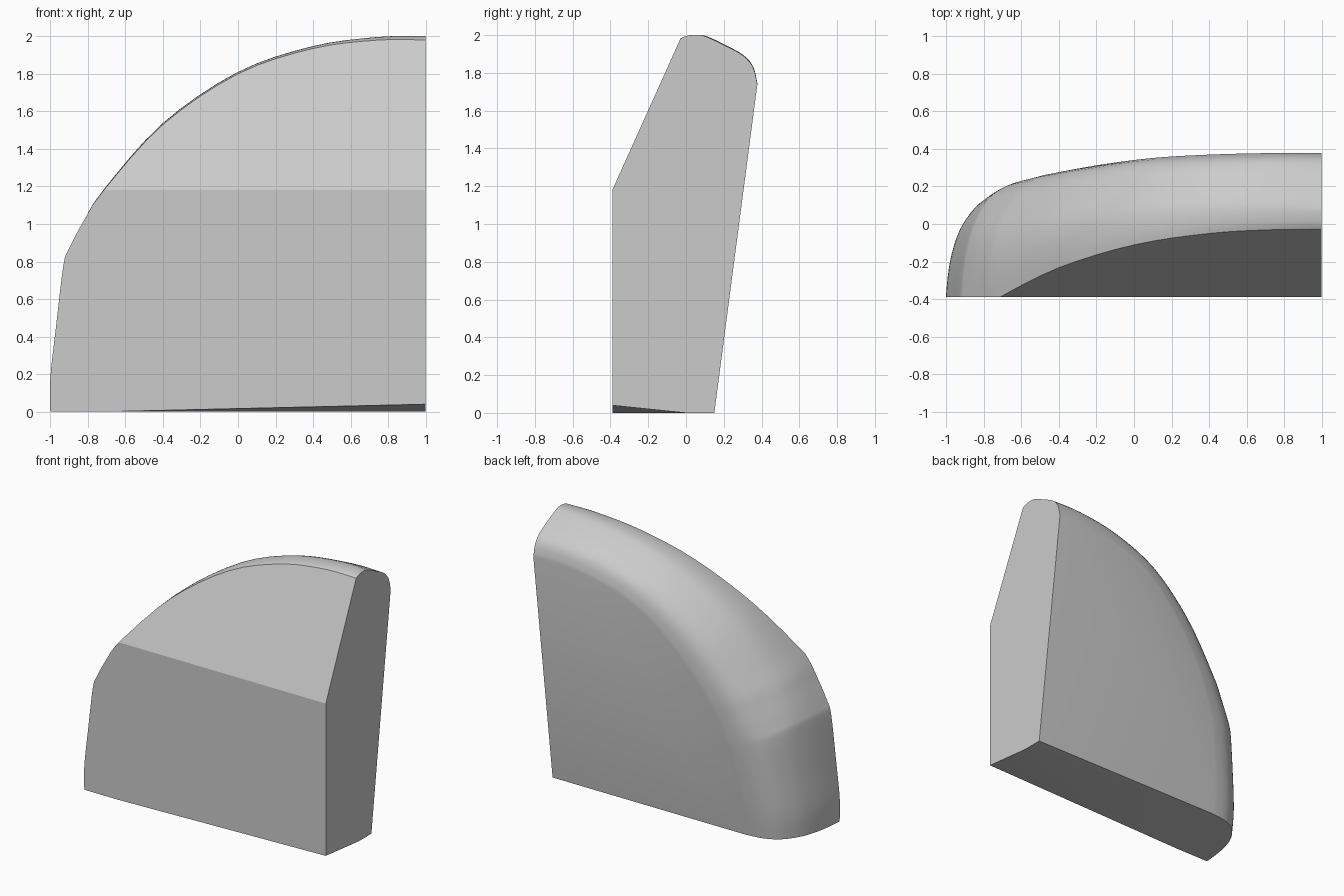
import bpy, bmesh, math
from mathutils import Vector

cube = bpy.data.objects.get("Cube")
if cube:
    bpy.data.objects.remove(cube, do_unlink=True)

FRONT, CREASE = -0.39, 1.18


def front_y(z):
    """Upright lower front, leaning back above the crease."""
    return FRONT + max(0.0, z - CREASE) * 0.45


def back_y(z):
    """Back face leaning outward towards the top."""
    return 0.15 + 0.131 * z


# Paired outlines: outer x, z and back face x, z, from the top to the bottom
outline = [Vector(p) for p in (
    (1, 1.98, 1, 1.74), (0.75, 1.98, 0.75, 1.74), (0.4, 1.935, 0.45, 1.69),
    (0, 1.8, 0.13, 1.56), (-0.4, 1.53, -0.14, 1.31),
    (-0.715, CREASE, -0.36, 1.02), (-0.82, 1.02, -0.44, 0.86),
    (-0.9, 0.87, -0.5, 0.72), (-0.93, 0.78, -0.53, 0.62),
    (-0.97, 0.45, -0.575, 0.38), (-1, 0.18, -0.6, 0.17), (-1, 0, -0.6, 0))]

# Rim sections: share of depth, share of the way from outer to back outline
top_rim = [Vector(p) for p in (
    (0, 0), (0.07, -0.06), (0.2, -0.09), (0.32, -0.06),
    (0.56, 0.13), (0.8, 0.35), (0.94, 0.61), (1, 1))]
side_rim = [Vector(p) for p in (
    (0, 0), (0.2, 0.025), (0.41, 0.075), (0.63, 0.175),
    (0.8, 0.325), (0.9, 0.475), (0.97, 0.7), (1, 1))]


def smooth(points, steps):
    """Curve through all the points."""
    out = []
    last = len(points) - 1
    for i in range(last):
        a, b = points[max(i - 1, 0)], points[i]
        c, d = points[i + 1], points[min(i + 2, last)]
        for s in range(steps):
            t = s / steps
            out.append(b + (c - a) * (t / 2)
                       + (a * 2 - b * 5 + c * 4 - d) * (t * t / 2)
                       + (b * 3 - a - c * 3 + d) * (t ** 3 / 2))
    return out + [points[last]]


STEPS = 4
rows = smooth(outline, STEPS)
top_rim, side_rim = smooth(top_rim, 3), smooth(side_rim, 3)

# Rounded rim lofted from the top to the side
bm = bmesh.new()
rings = []
for i, row in enumerate(rows):
    outer, back = Vector(row[:2]), Vector(row[2:])
    y0, y1 = front_y(outer.y), back_y(back.y)
    w = min(1.0, i / (8 * STEPS))
    ring = []
    for a, b in zip(top_rim, side_rim):
        u, v = a.lerp(b, w)
        p = outer.lerp(back, v)
        ring.append(bm.verts.new((p.x, y0 + (y1 - y0) * u, p.y)))
    rings.append(ring)
for r, q in zip(rings, rings[1:]):
    for k in range(len(r) - 1):
        bm.faces.new((r[k], r[k + 1], q[k + 1], q[k]))

# Flat faces closing the body
fold = 5 * STEPS
base_front = bm.verts.new((1, FRONT, 0))
crease_end = bm.verts.new((1, FRONT, CREASE))
base_back = bm.verts.new((1, back_y(0), 0))
fronts = [r[0] for r in rings]
for loop in (fronts[:fold + 1] + [crease_end],
             fronts[fold:] + [base_front, crease_end],
             [r[-1] for r in rings] + [base_back],
             rings[0] + [base_back, base_front, crease_end],
             rings[-1] + [base_back, base_front]):
    bm.faces.new(loop)
bmesh.ops.recalc_face_normals(bm, faces=bm.faces)

# Shallow chamfer under the front inner corner
a, b, c = Vector((1, FRONT, 0.04)), Vector((-0.72, FRONT, 0)), Vector((1, 0, 0))
normal = (b - a).cross(c - a).normalized()
if normal.z > 0:
    normal = -normal
cut = bmesh.ops.bisect_plane(
    bm, geom=bm.verts[:] + bm.edges[:] + bm.faces[:], dist=0.0001,
    plane_co=a, plane_no=normal, clear_outer=True)
bmesh.ops.holes_fill(bm, edges=[e for e in bm.edges if e.is_boundary], sides=0)
bmesh.ops.recalc_face_normals(bm, faces=bm.faces)

mesh = bpy.data.meshes.new("rounded_wedge")
bm.to_mesh(mesh)
bm.free()
body = bpy.data.objects.new("rounded_wedge", mesh)
bpy.context.collection.objects.link(body)

# Plain grey finish
grey = bpy.data.materials.new("light grey")
grey.use_nodes = True
grey.diffuse_color = (0.6, 0.6, 0.6, 1)
for node in grey.node_tree.nodes:
    if node.type == "BSDF_PRINCIPLED":
        node.inputs["Base Color"].default_value = grey.diffuse_color
mesh.materials.append(grey)

bpy.ops.object.select_all(action="DESELECT")
body.select_set(True)
bpy.context.view_layer.objects.active = body
bpy.ops.object.shade_smooth_by_angle(angle=math.radians(20))
